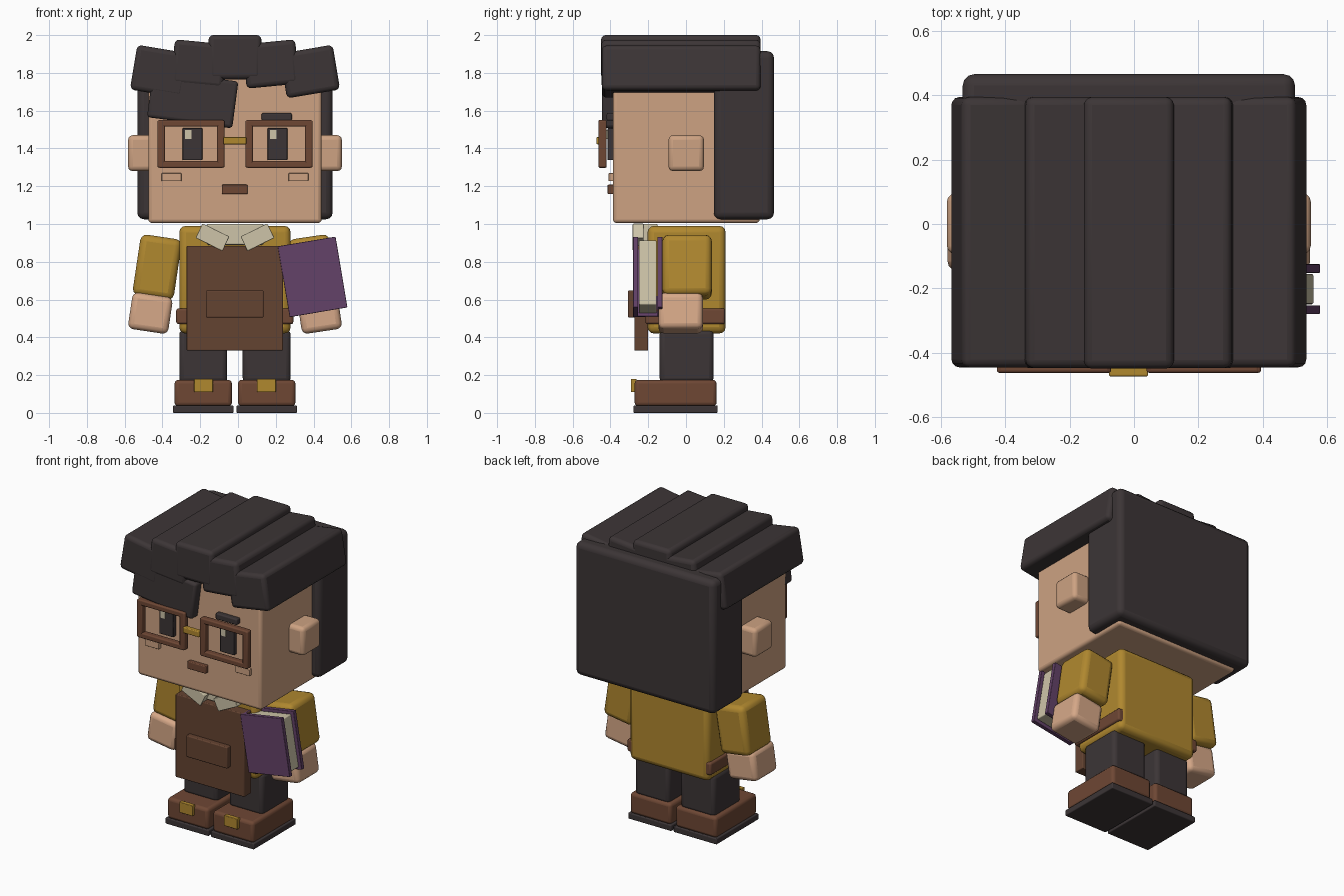
import bpy, math

if "Cube" in bpy.data.objects:
    bpy.data.objects.remove(bpy.data.objects["Cube"])

CX = -0.016  # symmetry plane of the body


def material(name, rgb):
    m = bpy.data.materials.new(name)
    lin = [((int(rgb[i:i + 2], 16) / 255 + 0.055) / 1.055) ** 2.4 for i in (0, 2, 4)]
    m.diffuse_color = (*lin, 1)
    m.use_nodes = True
    m.node_tree.nodes["Principled BSDF"].inputs["Base Color"].default_value = m.diffuse_color
    return m


DARK = material("charcoal", "3c3536")
SKIN = material("skin", "cda282")
HAND = material("hand_skin", "d6a888")
GOLD = material("mustard", "b0882f")
BROWN = material("leather", "6e4734")
APRON = material("dark_leather", "644331")
PURPLE = material("purple", "644268")
CREAM = material("cream", "cdc4a8")


def box(name, mat, x, y, z, bevel=0.01, rot=0.0):
    """Rounded box from (min, max) ranges, turned clockwise by rot degrees as seen from the front."""
    loc = [(r[0] + r[1]) / 2 for r in (x, y, z)]
    size = [r[1] - r[0] for r in (x, y, z)]
    bpy.ops.mesh.primitive_cube_add(size=1, location=loc)
    o = bpy.context.object
    o.name = name
    o.scale = size
    bpy.ops.object.transform_apply(location=False, rotation=False, scale=True)
    o.rotation_euler.y = math.radians(rot)
    o.data.materials.append(mat)
    if bevel:
        b = o.modifiers.new("rounding", "BEVEL")
        b.width = min(bevel, min(size) * 0.45)
        b.segments = 3
        bpy.ops.object.shade_smooth_by_angle(angle=math.radians(40))
    return o


def cbox(name, mat, cx, cz, w, h, y, bevel=0.01, rot=0.0):
    """Rounded box from its centre in x and z, its width and height, and a y range."""
    return box(name, mat, (cx - w / 2, cx + w / 2), y, (cz - h / 2, cz + h / 2), bevel, rot)


# Head, back hair
box("head", SKIN, (-0.475, 0.443), (-0.387, 0.39), (1.005, 1.86), 0.02)
box("back_hair", DARK, (-0.533, 0.501), (0.147, 0.466), (1.025, 1.915), 0.035)

# Hair strips running front to back, and a fringe
HY = (-0.45, 0.395)
cbox("hair_middle", DARK, CX, 1.883, 0.28, 0.235, HY, 0.025)
for s, side in ((-1, "left"), (1, "right")):
    cbox("hair_inner_" + side, DARK, CX + s * 0.19, 1.847, 0.28, 0.235, (HY[0] + 0.002, HY[1]), 0.025, -5.5 * s)
    cbox("hair_outer_" + side, DARK, CX + s * 0.396, 1.807, 0.285, 0.24, (HY[0] + 0.004, HY[1]), 0.025, -9.5 * s)
cbox("fringe", DARK, -0.24, 1.66, 0.455, 0.25, (-0.445, -0.36), 0.018, 7.5)

# Torso, belt, apron
box("torso", GOLD, (-0.311, 0.279), (-0.204, 0.21), (0.42, 0.99), 0.035)
box("belt", BROWN, (-0.327, 0.293), (-0.215, 0.206), (0.47, 0.553), 0.012)
box("apron", APRON, (-0.272, 0.238), (-0.273, -0.2), (0.33, 0.884), 0.005)
box("apron_pocket", APRON, (-0.17, 0.135), (-0.308, -0.26), (0.505, 0.648), 0.006)
box("shirt_front", CREAM, (-0.165, 0.135), (-0.24, -0.15), (0.89, 1.0), 0.008)

# Face centre
box("mouth", BROWN, (-0.086, 0.05), (-0.415, -0.38), (1.158, 1.208), 0.005)
box("glasses_bridge", GOLD, (-0.078, 0.044), (-0.474, -0.44), (1.422, 1.46), 0.005)

for s, side in ((-1, "left"), (1, "right")):
    def at(d):
        return CX + s * d

    # Face
    cbox("ear_" + side, SKIN, at(0.49), 1.375, 0.152, 0.19, (-0.093, 0.095), 0.025)
    cbox("eye_" + side, DARK, at(0.225), 1.423, 0.104, 0.17, (-0.415, -0.38), 0.004)
    cbox("eye_glint_" + side, CREAM, at(0.225) - 0.022, 1.474, 0.034, 0.048, (-0.421, -0.412), 0)
    cbox("eyebrow_" + side, DARK, at(0.221), 1.567, 0.16, 0.04, (-0.42, -0.38), 0.008)
    cbox("cheek_" + side, SKIN, at(0.336), 1.248, 0.104, 0.043, (-0.41, -0.38), 0.003)
    # Glasses frame
    GY = (-0.463, -0.42)
    for dz, n in ((-0.109, "lower"), (0.109, "upper")):
        cbox(f"glasses_{n}_{side}", BROWN, at(0.233), 1.424 + dz, 0.345, 0.036, GY, 0.008)
    for dx, n in ((-0.158, "inner"), (0.158, "outer")):
        cbox(f"glasses_{n}_{side}", BROWN, at(0.233 + dx), 1.424, 0.04, 0.25, GY, 0.008)
    # Collar
    cbox("collar_" + side, CREAM, at(0.119), 0.93, 0.158, 0.085, (-0.282, -0.225), 0.004, -26 * s)
    # Arm and hand
    cbox("sleeve_" + side, GOLD, at(0.412), 0.771, 0.22, 0.325, (-0.125, 0.137), 0.035, -8.5 * s)
    cbox("hand_" + side, HAND, at(0.448), 0.528, 0.215, 0.195, (-0.146, 0.09), 0.03, -8.5 * s)
    # Leg and boot
    cbox("leg_" + side, DARK, at(0.168), 0.3, 0.254, 0.28, (-0.14, 0.146), 0.025)
    cbox("boot_" + side, BROWN, at(0.168), 0.105, 0.304, 0.14, (-0.272, 0.162), 0.02)
    cbox("sole_" + side, DARK, at(0.168), 0.02, 0.32, 0.04, (-0.278, 0.168), 0.006)
    cbox("boot_buckle_" + side, GOLD, at(0.166), 0.145, 0.1, 0.07, (-0.292, -0.262), 0.004)

# Book under the arm
BX, BZ, TILT = 0.395, 0.72, -9.5
cbox("book_front_cover", PURPLE, BX, BZ, 0.31, 0.38, (-0.28, -0.253), 0.003, TILT)
cbox("book_back_cover", PURPLE, BX, BZ, 0.31, 0.38, (-0.152, -0.125), 0.003, TILT)
cbox("book_pages", CREAM, BX, BZ, 0.275, 0.345, (-0.25, -0.155), 0.006, TILT)
a = math.radians(-TILT)
cbox("book_spine", PURPLE, BX - 0.143 * math.cos(a), BZ - 0.143 * math.sin(a),
     0.024, 0.38, (-0.27, -0.135), 0.003, TILT)
